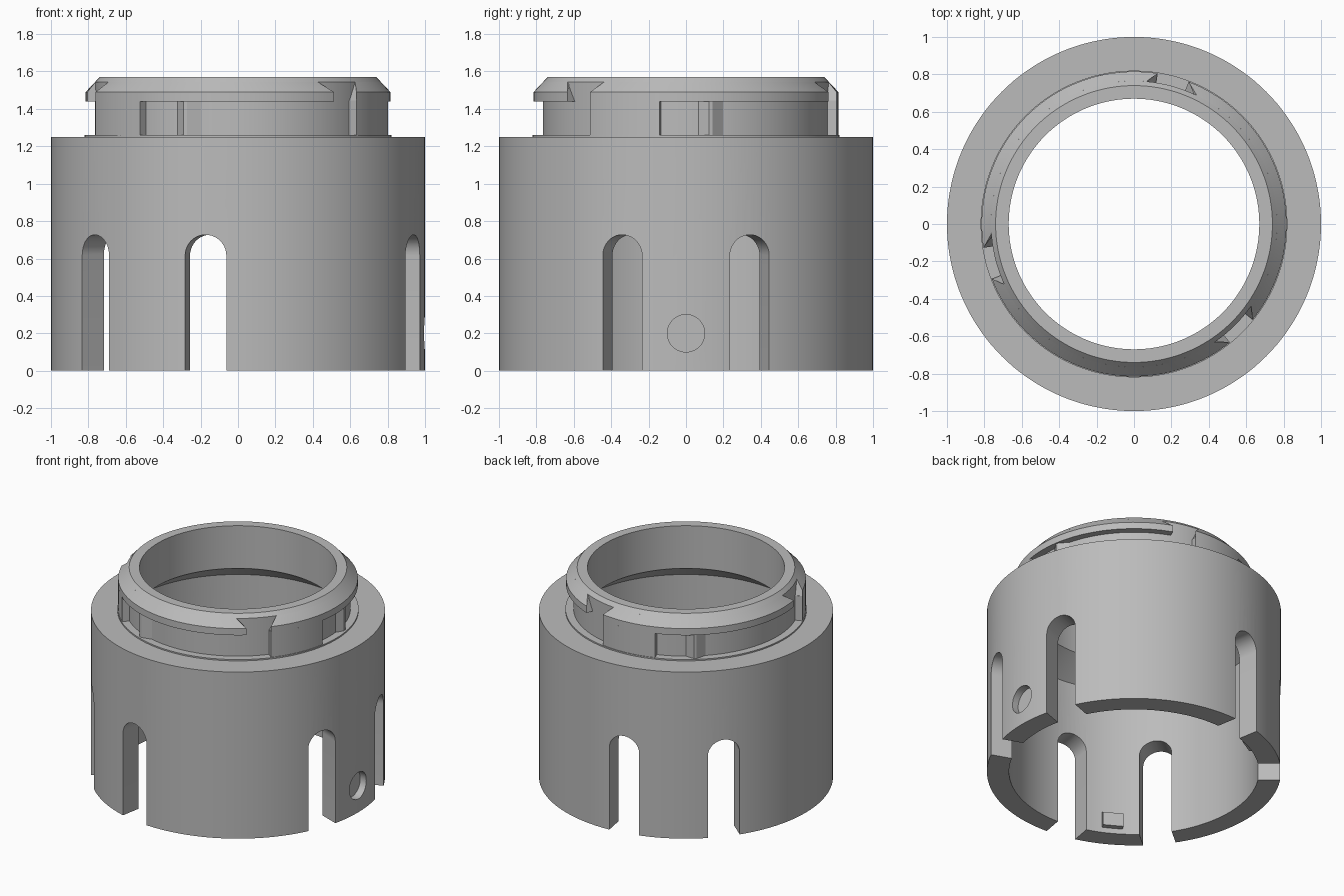
import bpy, bmesh
from math import sin, cos, pi, radians
from mathutils import Matrix

cube = bpy.data.objects.get("Cube")
if cube:
    bpy.data.objects.remove(cube, do_unlink=True)

grey = bpy.data.materials.new("plain_grey")
grey.use_nodes = True
grey.diffuse_color = (0.5, 0.5, 0.5, 1)
grey.node_tree.nodes["Principled BSDF"].inputs["Base Color"].default_value = (0.5, 0.5, 0.5, 1)


def finish(name, bm):
    bmesh.ops.recalc_face_normals(bm, faces=bm.faces)
    mesh = bpy.data.meshes.new(name)
    bm.to_mesh(mesh)
    bm.free()
    mesh.materials.append(grey)
    obj = bpy.data.objects.new(name, mesh)
    bpy.context.collection.objects.link(obj)
    return obj


def smooth(obj):
    bpy.ops.object.select_all(action='DESELECT')
    obj.select_set(True)
    bpy.context.view_layer.objects.active = obj
    bpy.ops.object.shade_smooth_by_angle(angle=radians(25))


def sweep(bm, profile, spans, steps, closed=False):
    """Sweep an (r, z) profile round z; each point has its own angle span in degrees."""
    rings = []
    for i in range(steps if closed else steps + 1):
        t = i / steps
        ring = []
        for (r, z), (a0, a1) in zip(profile, spans):
            a = radians(a0 + (a1 - a0) * t)
            ring.append(bm.verts.new((r * cos(a), r * sin(a), z)))
        rings.append(ring)
    n = len(profile)
    for i in range(steps):
        p, q = rings[i], rings[(i + 1) % len(rings)]
        for j in range(n):
            k = (j + 1) % n
            bm.faces.new((p[j], p[k], q[k], q[j]))
    if not closed:
        bm.faces.new(rings[0])
        bm.faces.new(rings[-1])


def prism(bm, outline, depth_vec, matrix):
    """Extrude a closed outline of 3D points along a vector."""
    face = bm.faces.new([bm.verts.new(matrix @ Matrix.Translation(p).translation) for p in outline])
    side = bmesh.ops.extrude_face_region(bm, geom=[face])
    verts = [g for g in side['geom'] if isinstance(g, bmesh.types.BMVert)]
    bmesh.ops.translate(bm, verts=verts, vec=matrix.to_3x3() @ Matrix.Translation(depth_vec).translation)


def turn(deg):
    return Matrix.Rotation(radians(deg), 4, 'Z')


# Sleeve and neck, turned from one closed profile
bm = bmesh.new()
profile = [(0.85, 0), (1, 0), (1, 1.25), (0.82, 1.25), (0.82, 1.26), (0.765, 1.26),
           (0.765, 1.543), (0.74, 1.57), (0.67, 1.57), (0.67, 1.25), (0.85, 1.12)]
sweep(bm, profile, [(0, 360)] * len(profile), 144, closed=True)
sleeve = finish("sleeve", bm)

# Round-topped slots in pairs, and a shallow round pocket
bm = bmesh.new()
half = 0.112
arch = [(0.75, half * cos(pi * i / 20), 0.615 + half * sin(pi * i / 20)) for i in range(21)]
arch += [(0.75, -half, -0.1), (0.75, half, -0.1)]
for third in range(3):
    for offset in (-20, 20):
        prism(bm, arch, (0.4, 0, 0), turn(120 * third + offset))
pocket = [(0.945, 0.1 * cos(pi * i / 24), 0.2 + 0.1 * sin(pi * i / 24)) for i in range(48)]
prism(bm, pocket, (0.2, 0, 0), turn(0))
cutter = finish("slot_cutter", bm)
cutter.hide_render = True
cut = sleeve.modifiers.new("slots", 'BOOLEAN')
cut.operation = 'DIFFERENCE'
cut.solver = 'EXACT'
cut.object = cutter
bpy.ops.object.select_all(action='DESELECT')
sleeve.select_set(True)
bpy.context.view_layer.objects.active = sleeve
bpy.ops.object.modifier_apply(modifier=cut.name)
bpy.data.objects.remove(cutter, do_unlink=True)
smooth(sleeve)

# Bayonet fittings, three of each round the neck
for third in range(3):
    base = 120 * third
    tag = "_" + str(third + 1)

    # Lug: bevelled flange whose ends flare back toward the top
    bm = bmesh.new()
    lug = [(0.75, 1.44), (0.815, 1.44), (0.815, 1.49), (0.765, 1.543), (0.75, 1.543)]
    wide, narrow = (base - 39, base + 69), (base - 35, base + 64)
    sweep(bm, lug, [wide, wide, wide, narrow, narrow], 44)
    smooth(finish("lug" + tag, bm))

    # Stop block under the leading end of the lug
    bm = bmesh.new()
    block = [(0.75, 1.255), (0.815, 1.255), (0.815, 1.445), (0.75, 1.445)]
    sweep(bm, block, [(base - 39, base - 10)] * 4, 12)
    smooth(finish("stop_block" + tag, bm))

    # Detent rib beside the stop block
    bm = bmesh.new()
    rib = []
    for r, a in ((0.75, 4), (0.765, 5), (0.805, 8.8), (0.805, 10.2), (0.765, 15), (0.75, 16)):
        rib.append((r * cos(radians(a)), r * sin(radians(a)), 1.255))
    prism(bm, rib, (0, 0, 0.19), turn(base))
    finish("detent_rib" + tag, bm)

    # Small catch on the inside of each narrow tab
    bm = bmesh.new()
    catch = [(0.87, -0.07, 0.04), (0.81, -0.07, 0.04), (0.81, -0.07, 0.14), (0.87, -0.07, 0.17)]
    prism(bm, catch, (0, 0.14, 0), turn(base))
    finish("inner_catch" + tag, bm)
